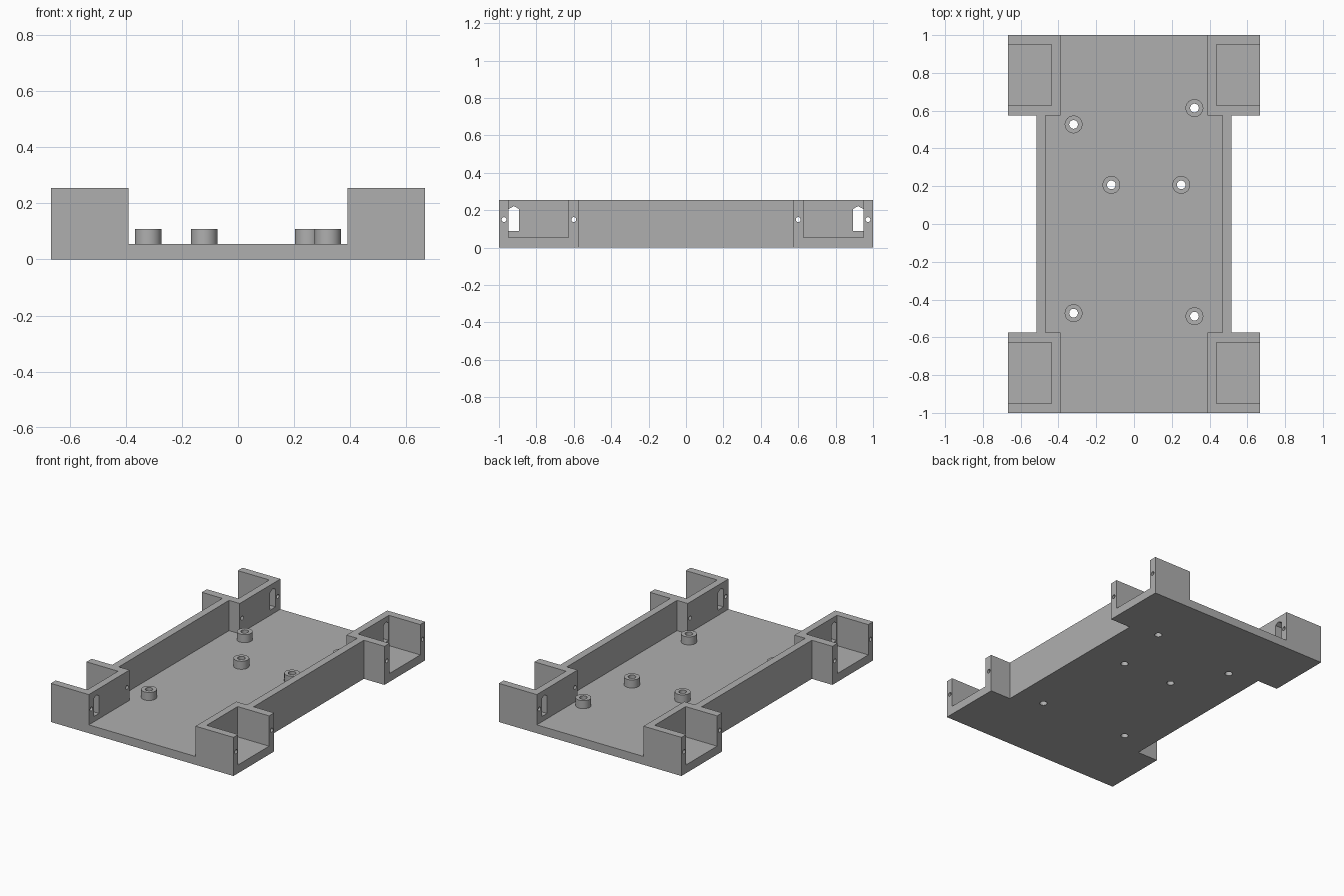
import bpy, bmesh, math

default = bpy.data.objects.get("Cube")
if default:
    bpy.data.objects.remove(default, do_unlink=True)

grey = bpy.data.materials.new("plain grey")
grey.use_nodes = True
grey.diffuse_color = (0.43, 0.43, 0.43, 1)
grey.node_tree.nodes["Principled BSDF"].inputs["Base Color"].default_value = grey.diffuse_color

# Overall sizes
HALF_X, HALF_Y, HEIGHT, FLOOR = 0.667, 1.0, 0.255, 0.055
WALL_OUT, WALL_IN = 0.517, 0.468        # long side walls
BAY_Y, BAY_X = 0.575, 0.39              # inner limits of the corner bays
SCREW_R, PEG_R, PEG_HOLE_R, PEG_TOP = 0.013, 0.047, 0.023, 0.108
PEGS = [(-0.32, 0.527), (0.32, 0.614), (-0.12, 0.207),
        (0.25, 0.207), (-0.32, -0.472), (0.32, -0.488)]


def prism(name, points, lo, hi, axis="z"):
    """Extrude a closed profile along z (points are x, y) or x (points are y, z)."""
    bm = bmesh.new()
    place = (lambda p, d: (p[0], p[1], d)) if axis == "z" else (lambda p, d: (d, p[0], p[1]))
    face = bm.faces.new([bm.verts.new(place(p, lo)) for p in points])
    top = bmesh.ops.extrude_face_region(bm, geom=[face])["geom"]
    shift = (0, 0, hi - lo) if axis == "z" else (hi - lo, 0, 0)
    bmesh.ops.translate(bm, vec=shift, verts=[g for g in top if isinstance(g, bmesh.types.BMVert)])
    bmesh.ops.recalc_face_normals(bm, faces=bm.faces)
    mesh = bpy.data.meshes.new(name)
    bm.to_mesh(mesh)
    bm.free()
    mesh.materials.append(grey)
    obj = bpy.data.objects.new(name, mesh)
    bpy.context.collection.objects.link(obj)
    return obj


def circle(u, v, r, n=32):
    return [(u + r * math.cos(math.tau * i / n), v + r * math.sin(math.tau * i / n)) for i in range(n)]


def rect(u0, v0, u1, v1):
    return [(u0, v0), (u1, v0), (u1, v1), (u0, v1)]


def stepped(wide, narrow, step, end):
    """Mirrored twelve-sided outline whose width changes at y = +-step."""
    side = [(wide, -end), (wide, -step), (narrow, -step), (narrow, step), (wide, step), (wide, end)]
    return side + [(-x, y) for x, y in reversed(side)]


def select_only(obj):
    bpy.ops.object.select_all(action="DESELECT")
    obj.select_set(True)
    bpy.context.view_layer.objects.active = obj


def cut(target, cutter):
    cutter.hide_render = True
    mod = target.modifiers.new("cut", "BOOLEAN")
    mod.operation, mod.solver, mod.object = "DIFFERENCE", "EXACT", cutter
    select_only(target)
    bpy.ops.object.modifier_apply(modifier=mod.name)
    bpy.data.objects.remove(cutter, do_unlink=True)


# Tray body with its central cavity open at both ends
tray = prism("tray", stepped(HALF_X, WALL_OUT, BAY_Y, HALF_Y), 0, HEIGHT)
cut(tray, prism("cavity", stepped(BAY_X, WALL_IN, BAY_Y, 1.1), FLOOR, 0.4))

# Corner bays, open upward and outward, with a cable slot to the cavity
for sx in (-1, 1):
    for sy in (-1, 1):
        cut(tray, prism("bay", rect(sx * 0.437, sy * 0.628, sx * 0.8, sy * 0.95), FLOOR, 0.4))
        slot = [(0.893, 0.09), (0.948, 0.09), (0.948, 0.207), (0.92, 0.222), (0.893, 0.207)]
        cut(tray, prism("slot", [(sy * y, z) for y, z in slot], sx * 0.36, sx * 0.47, "x"))

# Cover screw holes running across the bay walls
for y in (-0.973, -0.6, 0.6, 0.973):
    cut(tray, prism("screw_hole", circle(y, 0.15, SCREW_R, 24), -0.8, 0.8, "x"))

# Board standoffs, bored right through the floor
for x, y in PEGS:
    cut(tray, prism("floor_hole", circle(x, y, PEG_HOLE_R), -0.1, 0.3))
    peg = prism("standoff", circle(x, y, PEG_R), FLOOR, PEG_TOP)
    cut(peg, prism("standoff_hole", circle(x, y, PEG_HOLE_R), -0.1, 0.3))
    select_only(peg)
    bpy.ops.object.shade_smooth_by_angle(angle=math.radians(30))

select_only(tray)
bpy.ops.object.shade_smooth_by_angle(angle=math.radians(20))
